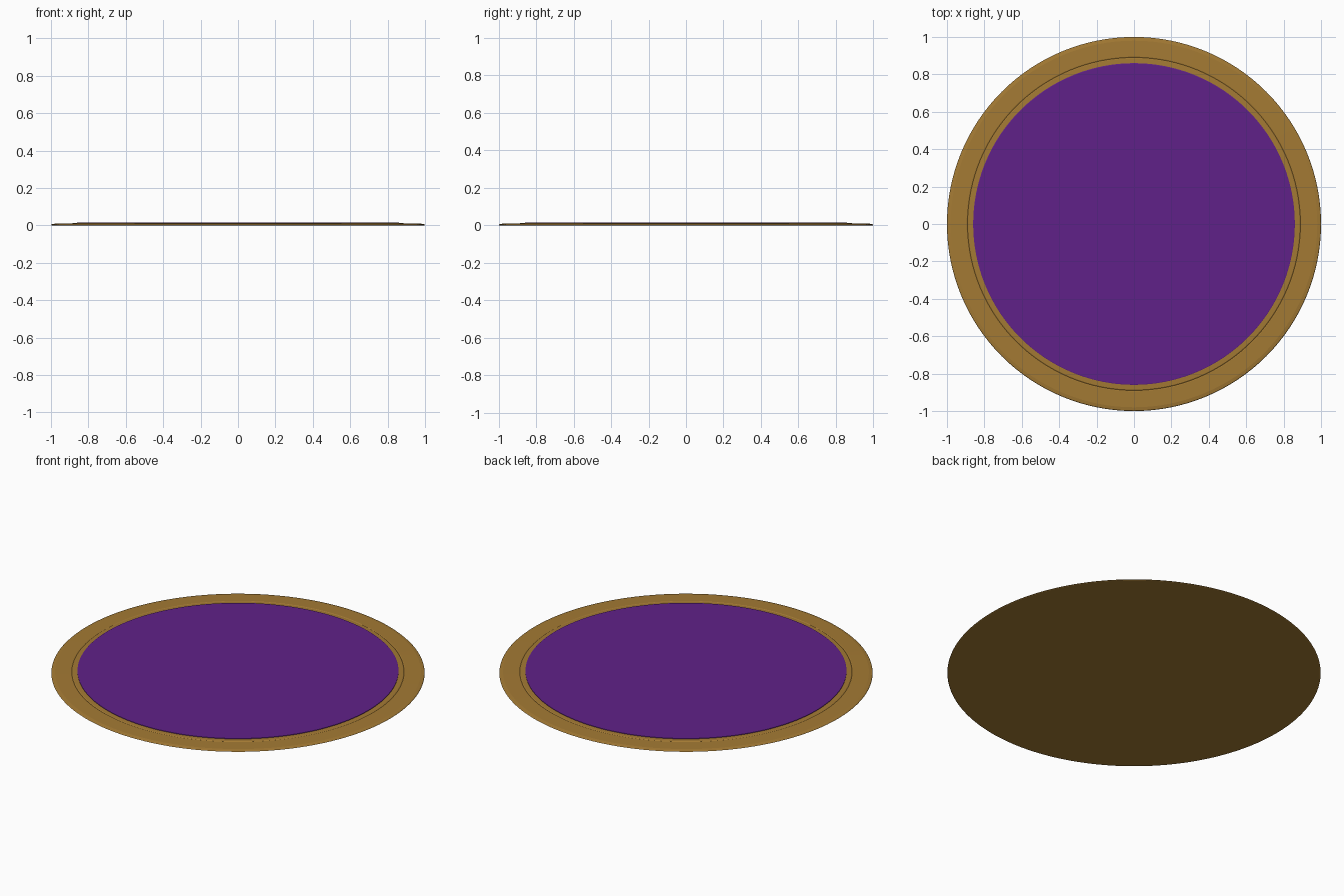
import bpy, bmesh, math

if "Cube" in bpy.data.objects:
    bpy.data.objects.remove(bpy.data.objects["Cube"])

SEGMENTS = 128


def material(name, rgb):
    m = bpy.data.materials.new(name)
    m.diffuse_color = (*rgb, 1.0)
    m.use_nodes = True
    m.node_tree.nodes["Principled BSDF"].inputs["Base Color"].default_value = m.diffuse_color
    return m


def lathe(name, profile, mat):
    """Spin a (radius, z) profile from bottom to top, closing both ends with flat caps."""
    bm = bmesh.new()
    rings = []
    for r, z in profile:
        rings.append([bm.verts.new((r * math.cos(a), r * math.sin(a), z))
                      for a in (2 * math.pi * i / SEGMENTS for i in range(SEGMENTS))])
    for lo, hi in zip(rings, rings[1:]):
        for i in range(SEGMENTS):
            j = (i + 1) % SEGMENTS
            bm.faces.new((lo[i], lo[j], hi[j], hi[i]))
    bm.faces.new(list(reversed(rings[0])))
    bm.faces.new(rings[-1])
    me = bpy.data.meshes.new(name)
    bm.to_mesh(me)
    bm.free()
    me.materials.append(mat)
    ob = bpy.data.objects.new(name, me)
    bpy.context.collection.objects.link(ob)
    return ob


gold = material("antique gold", (0.37, 0.195, 0.034))
purple = material("royal purple", (0.118, 0.0155, 0.25))

# Gold border: thin plate with a bevelled rim and a fine groove near the inlay
lathe("gold_border", [(0.995, 0.0), (1.0, 0.002), (0.996, 0.006), (0.98, 0.009),
                      (0.895, 0.0105), (0.89, 0.0085), (0.885, 0.0115),
                      (0.862, 0.0125)], gold)

# Purple inlay: low raised disc in the middle
lathe("purple_inlay", [(0.86, 0.010), (0.86, 0.0155), (0.857, 0.0165)], purple)
